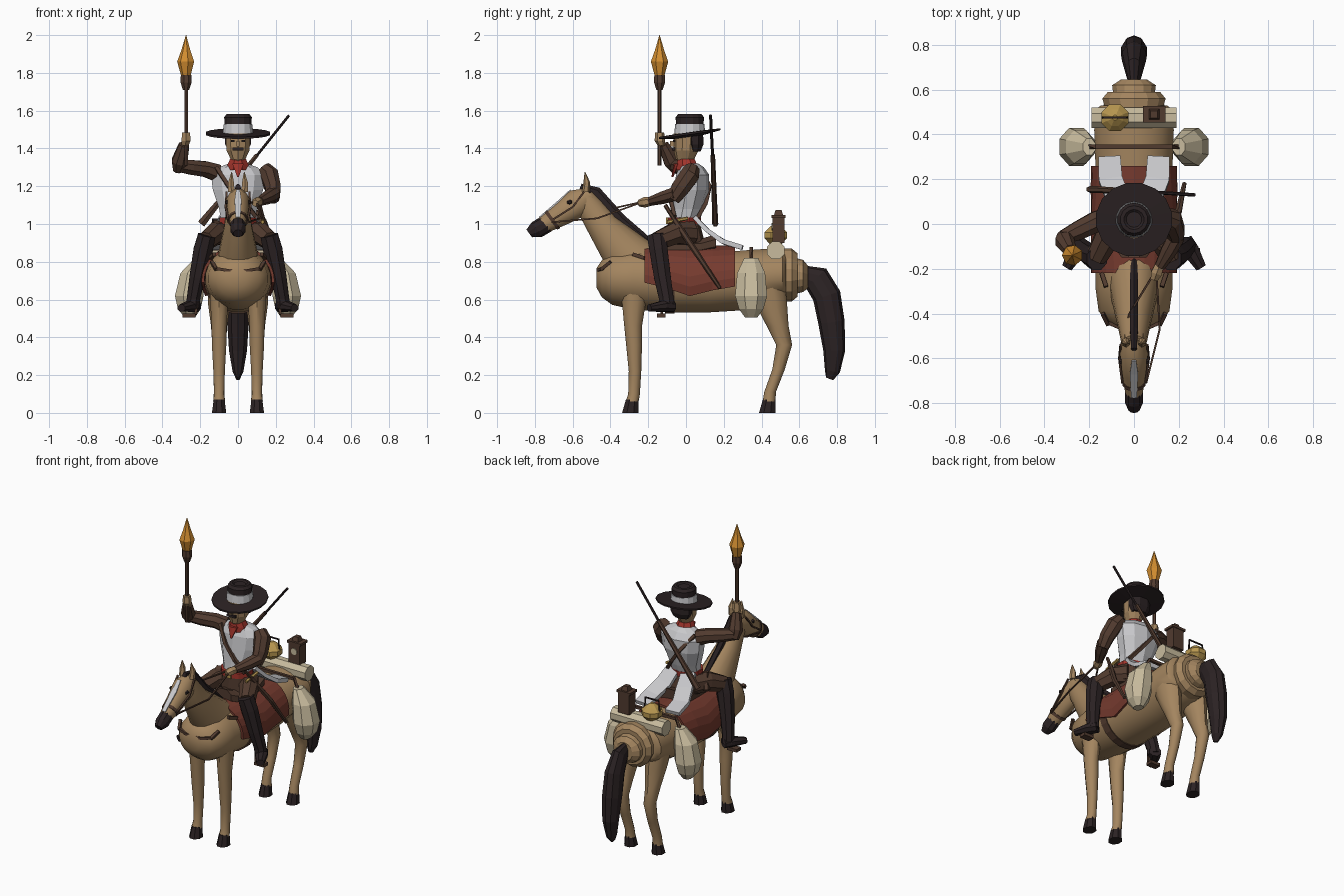
import bpy, bmesh, math
from mathutils import Vector

COLOURS = {
    "tan": (0.37, 0.235, 0.115), "near_black": (0.024, 0.016, 0.017),
    "brown": (0.082, 0.043, 0.028), "rust_red": (0.18, 0.043, 0.028),
    "bright_red": (0.36, 0.035, 0.025), "pale_grey": (0.58, 0.58, 0.60),
    "canvas": (0.58, 0.50, 0.34), "flame_orange": (0.65, 0.27, 0.03),
    "brass": (0.48, 0.31, 0.08),
}
MATS = {}
for key, c in COLOURS.items():
    MATS[key] = bpy.data.materials.new(key)
    MATS[key].diffuse_color = (*c, 1)
X, Y, Z = Vector((1, 0, 0)), Vector((0, 1, 0)), Vector((0, 0, 1))


def finish(name, bm, mat, smooth=False, mirror=False):
    bmesh.ops.recalc_face_normals(bm, faces=bm.faces)
    me = bpy.data.meshes.new(name)
    bm.to_mesh(me)
    bm.free()
    me.materials.append(MATS[mat])
    ob = bpy.data.objects.new(name, me)
    bpy.context.collection.objects.link(ob)
    if mirror:
        ob.modifiers.new("Mirror", 'MIRROR').use_mirror_merge = False
    if smooth:
        bpy.ops.object.select_all(action='DESELECT')
        ob.select_set(True)
        bpy.context.view_layer.objects.active = ob
        bpy.ops.object.shade_smooth_by_angle(angle=math.radians(40))
    return ob


def loft(name, pts, mat, n=8, axis=None, smooth=False, mirror=False):
    """Skin elliptical rings (x, y, z, half width, half depth) along a path."""
    bm = bmesh.new()
    P = [Vector(p[:3]) for p in pts]
    rings = []
    for i, p in enumerate(pts):
        t = axis or (P[min(i + 1, len(P) - 1)] - P[max(i - 1, 0)]).normalized()
        ref = X if abs(t.x) < 0.8 else Y
        u = (ref - t * ref.dot(t)).normalized()
        v = t.cross(u)
        rings.append([bm.verts.new(P[i] + u * p[3] * math.cos(a) + v * p[4] * math.sin(a))
                      for a in (math.tau * (k + 0.5) / n for k in range(n))])
    for r, s in zip(rings, rings[1:]):
        for k in range(n):
            bm.faces.new((r[k], r[(k + 1) % n], s[(k + 1) % n], s[k]))
    bm.faces.new(rings[0])
    bm.faces.new(rings[-1])
    return finish(name, bm, mat, smooth, mirror)


def rod(name, path, r, mat, n=6, mirror=False):
    return loft(name, [(*p, r, r) for p in path], mat, n, mirror=mirror)


def box(name, c, size, mat, mirror=False):
    bm = bmesh.new()
    bmesh.ops.create_cube(bm, size=1)
    for v in bm.verts:
        v.co = Vector(c) + Vector([v.co[i] * size[i] for i in range(3)])
    return finish(name, bm, mat, mirror=mirror)


def turned(name, x, y, prof, mat, n=8):
    return loft(name, [(x, y, z, r, r) for z, r in prof], mat, n, Z)


# Horse: barrel, rump steps, neck, head
body = [(-.475, .715, .05, .05), (-.445, .71, .115, .1), (-.39, .71, .16, .14), (-.28, .71, .175, .165),
        (-.08, .70, .175, .17), (.12, .695, .175, .165), (.28, .70, .175, .16), (.42, .72, .18, .15),
        (.51, .73, .175, .14), (.53, .73, .15, .12)]
loft("horse_body", [(0, y, z, a, b) for y, z, a, b in body], "tan", 20, Y, True)
loft("rump_step", [(0, .51, .73, .13, .14), (0, .56, .73, .145, .14), (0, .59, .73, .12, .115)], "tan", 14, Y)
loft("tail_root", [(0, .58, .725, .095, .095), (0, .62, .725, .1, .085), (0, .645, .72, .06, .06)], "tan", 14, Y)
loft("neck", [(0, -.2, .73, .13, .15), (0, -.29, .81, .11, .14), (0, -.44, .985, .075, .085),
              (0, -.51, 1.09, .06, .07), (0, -.54, 1.15, .05, .05)], "tan", 16, smooth=True)
HA = Vector((0, -.81, -.59)).normalized()
loft("horse_head", [(0, -.50, 1.15, .045, .05), (0, -.565, 1.115, .065, .08), (0, -.66, 1.05, .055, .063),
                    (0, -.75, .995, .04, .047)], "tan", 12, HA, True)
loft("muzzle", [(0, -.74, 1.0, .041, .048), (0, -.79, .97, .043, .047), (0, -.83, .95, .025, .025)],
     "near_black", 10, HA)
loft("face_blaze", [(0, -.61, 1.18, .014, .006), (0, -.67, 1.125, .026, .006), (0, -.775, 1.035, .018, .006)],
     "pale_grey", 4)
loft("ears", [(.035, -.53, 1.17, .02, .022), (.037, -.525, 1.22, .018, .018), (.033, -.535, 1.275, .002, .002)],
     "tan", 6, Z, mirror=True)
loft("horse_eyes", [(.055, -.615, 1.115, .016, .014), (.066, -.615, 1.115, .008, .007)], "near_black", 6, X, mirror=True)
loft("noseband", [(0, -.70, 1.025, .053, .06), (0, -.715, 1.015, .052, .058)], "brown", 12, HA)
rod("cheek_straps", [(.052, -.71, 1.02), (.066, -.6, 1.09), (.06, -.54, 1.17)], .007, "brown", 4, True)
loft("mane", [(0, -.56, 1.195, .014, .02), (0, -.48, 1.165, .02, .035), (0, -.35, 1.02, .02, .035),
              (0, -.24, .925, .02, .035), (0, -.16, .865, .016, .02)], "near_black", 6)
loft("tail", [(0, .63, .73, .025, .05), (0, .69, .71, .04, .075), (0, .745, .62, .055, .075), (0, .77, .48, .06, .07),
              (0, .785, .33, .05, .058), (0, .775, .22, .03, .04), (0, .76, .18, .01, .02)], "near_black", 10)

# Horse legs and hooves
loft("front_legs", [(.1, -.27, .74, .06, .085), (.1, -.275, .6, .05, .065), (.1, -.28, .46, .042, .047),
                    (.1, -.275, .36, .04, .042), (.1, -.27, .22, .032, .033), (.1, -.275, .1, .028, .031),
                    (.1, -.285, .06, .033, .034)], "tan", 10, Z, True, True)
loft("hind_legs", [(.1, .41, .72, .065, .11), (.1, .45, .58, .062, .085), (.1, .485, .46, .045, .058),
                   (.1, .52, .36, .038, .042), (.1, .49, .23, .032, .033), (.1, .445, .11, .029, .031),
                   (.1, .44, .06, .033, .034)], "tan", 10, Z, True, True)
for label, y in (("front", -.285), ("hind", .44)):
    loft(label + "_hooves", [(.1, y, .07, .031, .036), (.1, y - .01, 0, .041, .047)], "near_black", 8, Z, mirror=True)

# Tack: blanket, saddle, straps
bm = bmesh.new()
cols = []
for y, zb in ((-.22, .69), (-.1, .66), (.02, .62), (.14, .65), (.26, .67)):
    lim = math.acos((zb - .70) / .178)
    cols.append([bm.verts.new((.186 * math.sin(a), y, .70 + .178 * math.cos(a)))
                 for a in (lim * (k / 7 - 1) for k in range(15))])
for p, q in zip(cols, cols[1:]):
    for k in range(14):
        bm.faces.new((p[k], p[k + 1], q[k + 1], q[k]))
blanket = finish("saddle_blanket", bm, "rust_red")
sol = blanket.modifiers.new("Thickness", 'SOLIDIFY')
sol.thickness, sol.offset = .015, 0
loft("saddle", [(0, -.15, .9, .06, .05), (0, -.1, .88, .1, .05), (0, .08, .88, .1, .045), (0, .16, .9, .09, .05)],
     "brown", 8, Y)
loft("belly_band", [(0, -.11, .70, .18, .176), (0, -.06, .70, .18, .176)], "brown", 20, Y)
rod("chest_strap", [(-.12, -.44, .765), (-.06, -.465, .755), (.06, -.465, .755), (.12, -.44, .765)], .011, "brown", 4)
rod("shoulder_straps", [(.115, -.45, .76), (.14, -.4, .8)], .012, "brown", 4, True)
rod("shoulder_patches", [(.125, -.28, .84), (.145, -.22, .82)], .013, "brown", 4, True)
rod("rein", [(.1, -.22, 1.12), (.115, -.47, 1.03), (.055, -.71, 1.01)], .006, "brown", 4)
rod("rein_inner", [(.09, -.22, 1.12), (-.02, -.4, 1.08), (-.06, -.55, 1.04), (-.05, -.71, 1.01)], .006, "brown", 4)

# Luggage: saddle bags, bedroll, kettle, box
loft("saddle_bags", [(.2, .345, .82, .03, .04), (.24, .345, .74, .07, .08), (.258, .345, .62, .082, .092),
                     (.258, .345, .55, .065, .07), (.255, .345, .505, .03, .035)], "canvas", 8, Z, mirror=True)
rod("bag_strap", [(-.21, .345, .79), (-.17, .345, .87), (.17, .345, .87), (.21, .345, .79)], .013, "brown", 4)
rod("bedroll", [(-.19, .475, .86), (.19, .475, .86)], .05, "canvas", 8)
turned("kettle", -.085, .475, ((.895, .035), (.925, .065), (.955, .065), (.98, .04), (1.0, .012)), "brass")
rod("kettle_handle", [(-.14, .475, .96), (-.135, .475, 1.025), (-.035, .475, 1.025), (-.03, .475, .96)], .006, "near_black", 4)
box("wooden_box", (.09, .49, .97), (.08, .065, .14), "brown")
box("box_lid", (.09, .49, 1.04), (.1, .075, .015), "brown")
turned("box_top", .09, .49, ((1.045, .035), (1.075, .022)), "brown", 4)
loft("box_dial", [(.09, .458, .985, .022, .022), (.09, .453, .985, .022, .022)], "canvas", 8, Y)

# Rider torso, coat, belt, scarf
loft("coat", [(0, -.01, 1.0, .09, .075), (0, .01, 1.08, .105, .085), (0, .03, 1.18, .14, .093),
              (0, .035, 1.26, .15, .088), (0, .03, 1.3, .11, .065), (0, .02, 1.32, .05, .045)], "pale_grey", 10, Z)
loft("coat_tails", [(.055, .05, 1.03, .065, .016), (.075, .12, .96, .075, .016), (.105, .2, .905, .075, .018),
                    (.11, .3, .875, .07, .018)], "pale_grey", 4, mirror=True)
loft("belt", [(0, -.012, 1.0, .102, .088), (0, -.01, 1.035, .104, .09)], "bright_red", 10, Z)
box("belt_buckle", (0, -.1, 1.018), (.04, .012, .035), "brass")
loft("hips", [(0, 0, .9, .11, .1), (0, -.01, 1.0, .098, .085)], "brown", 10, Z)
loft("scarf", [(0, .01, 1.285, .065, .065), (0, .005, 1.315, .06, .058), (0, 0, 1.345, .045, .048)], "bright_red", 8, Z)
loft("scarf_tip", [(0, -.05, 1.32, .035, .015), (0, -.072, 1.25, .005, .005)], "bright_red", 6, Z)
rod("front_bandolier", [(-.115, -.02, 1.3), (-.05, -.06, 1.2), (.03, -.08, 1.12), (.095, -.06, 1.04)], .014, "brown", 4)
rod("back_bandolier", [(-.115, .07, 1.3), (-.04, .125, 1.2), (.03, .105, 1.11), (.09, .06, 1.03)], .014, "brown", 4)

# Rider head and hat
loft("rider_head", [(0, .01, 1.31, .035, .035), (0, -.005, 1.345, .042, .05), (0, .0, 1.39, .064, .066),
                    (0, .005, 1.48, .07, .07)], "tan", 10, Z)
box("nose", (0, -.07, 1.425), (.018, .03, .03), "tan")
box("moustache", (0, -.066, 1.397), (.06, .018, .016), "near_black")
box("rider_eyes", (.028, -.064, 1.44), (.02, .012, .012), "near_black", True)
loft("hair", [(0, .05, 1.385, .055, .03), (0, .05, 1.42, .073, .045), (0, .045, 1.48, .075, .05)], "near_black", 8, Z)
brim = loft("hat_brim", [(0, .02, 1.462, .08, .08), (0, .02, 1.474, .172, .166), (0, .02, 1.484, .172, .166),
                         (0, .02, 1.486, .08, .08)], "near_black", 16, Z)
for v in brim.data.vertices:
    v.co.z += .14 * (v.co.y - .02)
turned("hat_band", 0, .02, ((1.48, .082), (1.53, .077)), "pale_grey", 14)
turned("hat_crown", 0, .02, ((1.525, .073), (1.565, .075), (1.582, .062), (1.583, .045), (1.575, .035)), "near_black", 14)

# Raised arm with torch
loft("raised_upper_arm", [(-.11, .03, 1.27, .05, .05), (-.17, .01, 1.29, .05, .045), (-.25, -.03, 1.3, .045, .042),
                          (-.315, -.06, 1.31, .035, .035)], "brown", 8)
loft("raised_forearm", [(-.32, -.05, 1.28, .025, .025), (-.31, -.075, 1.33, .045, .045), (-.285, -.12, 1.42, .03, .03)],
     "brown", 8)
loft("raised_hand", [(-.28, -.13, 1.415, .02, .02), (-.275, -.138, 1.44, .028, .028), (-.275, -.14, 1.485, .024, .024)],
     "tan", 6, Z)
rod("torch_stick", [(-.275, -.14, 1.31), (-.275, -.14, 1.73)], .011, "brown")
turned("torch_cup", -.275, -.14, ((1.71, .018), (1.75, .032), (1.79, .03)), "brown")
turned("torch_flame", -.275, -.14, ((1.78, .025), (1.86, .047), (1.92, .025), (2.0, .001)), "flame_orange", 7)

# Lowered arm holding the rein
loft("rein_upper_arm", [(.135, .035, 1.295, .04, .04), (.165, .02, 1.26, .052, .055), (.185, -.03, 1.19, .045, .052),
                        (.185, -.07, 1.13, .035, .04)], "brown", 8)
loft("rein_forearm", [(.19, -.055, 1.16, .04, .04), (.155, -.12, 1.14, .038, .036), (.115, -.19, 1.12, .025, .025)],
     "brown", 8)
loft("rein_hand", [(.115, -.18, 1.12, .022, .022), (.1, -.22, 1.115, .028, .028), (.09, -.25, 1.11, .018, .018)], "tan", 6)

# Rider legs, boots, stirrups
loft("thighs", [(.06, .03, .95, .06, .07), (.12, -.06, .95, .06, .062), (.17, -.15, .91, .05, .052)],
     "brown", 8, mirror=True)
loft("boots", [(.165, -.155, .94, .05, .055), (.185, -.145, .86, .055, .052), (.215, -.125, .72, .045, .048),
               (.235, -.105, .61, .038, .042), (.24, -.1, .56, .04, .045)], "near_black", 8, mirror=True)
loft("feet", [(.225, -.07, .565, .038, .032), (.255, -.12, .565, .04, .032), (.3, -.195, .555, .025, .02)],
     "near_black", 8, mirror=True)
box("stirrups", (.26, -.13, .515), (.07, .045, .02), "brown", True)
rod("stirrup_straps", [(.195, -.1, .78), (.225, -.13, .52)], .01, "brown", 4, True)

# Long gun across the back
loft("gun_stock", [(-.195, .155, 1.0, .024, .016), (-.09, .15, 1.13, .016, .014), (.1, .142, 1.365, .012, .012)], "brown", 6)
rod("gun_barrel", [(.05, .144, 1.3), (.27, .13, 1.575)], .008, "near_black")

# Sword at the hip
loft("scabbard", [(.135, -.06, 1.02, .016, .016), (.2, .06, .84, .016, .016), (.225, .18, .66, .01, .01)], "brown", 6)
rod("sword_grip", [(.135, -.06, 1.02), (.115, -.11, 1.1)], .011, "brown")
rod("sword_guard", [(.13, -.1, 1.01), (.135, .01, 1.03)], .01, "brass")
loft("holster", [(-.11, -.04, 1.01, .025, .025), (-.15, .0, .92, .02, .02)], "brown", 6)
